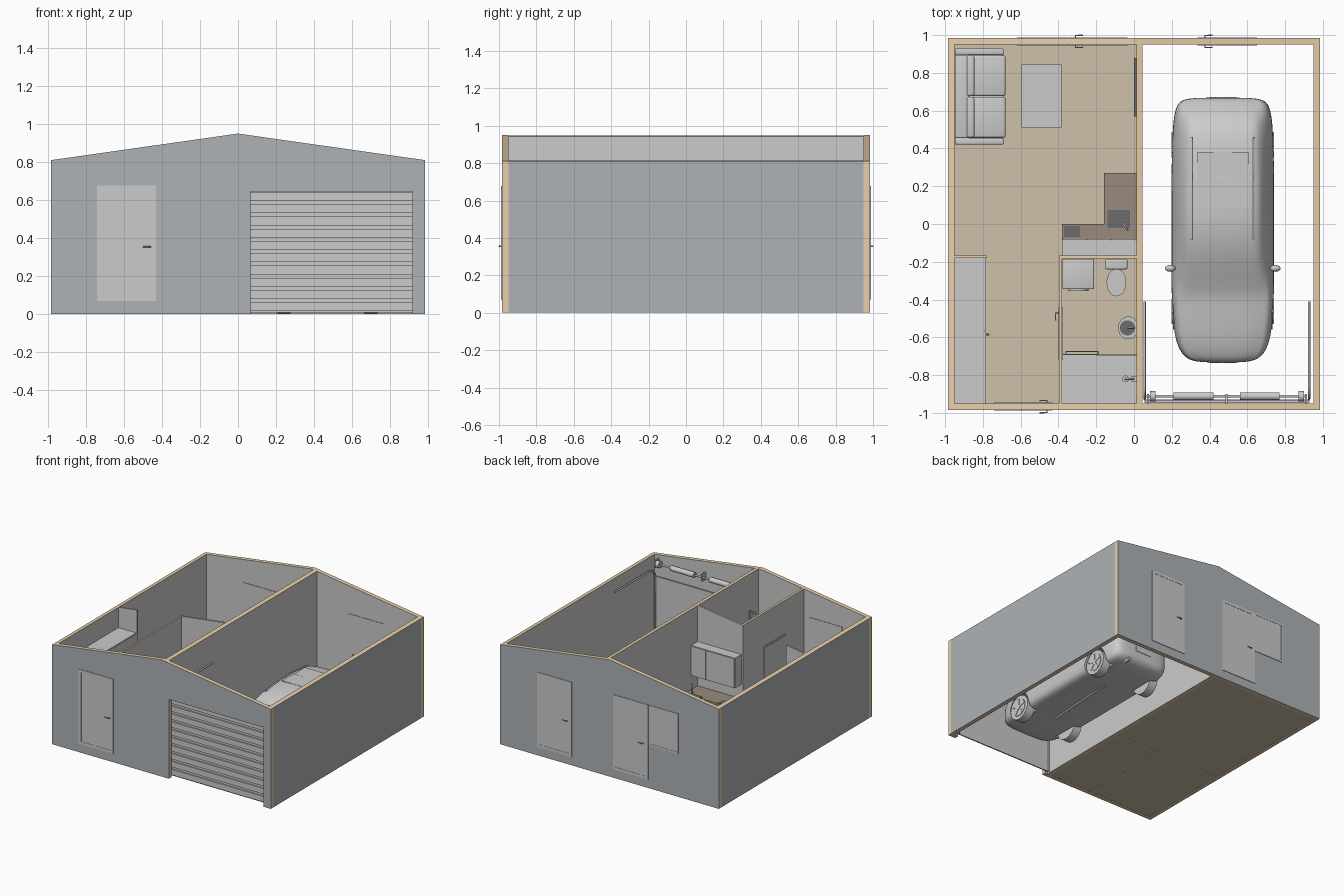
import bpy, bmesh, math
from mathutils import Vector, Matrix

if "Cube" in bpy.data.objects:
    bpy.data.objects.remove(bpy.data.objects["Cube"])

def mat(name, c):
    m = bpy.data.materials.new(name)
    m.diffuse_color = (*c, 1)
    m.use_nodes = True
    m.node_tree.nodes["Principled BSDF"].inputs["Base Color"].default_value = m.diffuse_color
    return m

GREY = mat("plain_grey", (.6, .6, .6))
PAINT = mat("outside_paint", (.42, .45, .47))
TAN = mat("cut_timber", (.8, .62, .4))
FLOOR = mat("floor_boards", (.62, .53, .4))
BROWN = mat("worktop_brown", (.32, .26, .2))
DARK = mat("dark_steel", (.15, .15, .16))

def finish(name, bm, m=None, smooth=False):
    bmesh.ops.recalc_face_normals(bm, faces=bm.faces)
    me = bpy.data.meshes.new(name)
    bm.to_mesh(me); bm.free()
    ob = bpy.data.objects.new(name, me)
    bpy.context.collection.objects.link(ob)
    if m: me.materials.append(m)
    if smooth: smooth_it(ob)
    return ob

def smooth_it(ob):
    bpy.ops.object.select_all(action='DESELECT')
    ob.select_set(True)
    bpy.context.view_layer.objects.active = ob
    bpy.ops.object.shade_smooth_by_angle(angle=math.radians(35))

def add_box(bm, x0, x1, y0, y1, z0, z1):
    bmesh.ops.create_cube(bm, size=1, matrix=Matrix.Translation(((x0+x1)/2, (y0+y1)/2, (z0+z1)/2))
                          @ Matrix.Diagonal((x1-x0, y1-y0, z1-z0, 1)))

def boxes(name, lst, m=None, bevel=0):
    bm = bmesh.new()
    for b in lst: add_box(bm, *b)
    if bevel: bmesh.ops.bevel(bm, geom=bm.edges[:], offset=bevel, segments=3, affect='EDGES', profile=.5)
    return finish(name, bm, m, bevel > 0)

def cyl(name, c, r, d, axis='Z', r2=None, n=24, m=None, sc=(1, 1, 1)):
    bm = bmesh.new()
    rot = {'Z': Matrix(), 'X': Matrix.Rotation(math.pi/2, 4, 'Y'), 'Y': Matrix.Rotation(math.pi/2, 4, 'X')}[axis]
    bmesh.ops.create_cone(bm, cap_ends=True, segments=n, radius1=r, radius2=r if r2 is None else r2, depth=d,
                          matrix=Matrix.Translation(c) @ Matrix.Diagonal((*sc, 1)) @ rot)
    return finish(name, bm, m, True)

def prism(pts, y0, y1):
    bm = bmesh.new()
    f = bm.faces.new([bm.verts.new((x, y0, z)) for x, z in pts])
    g = bmesh.ops.extrude_face_region(bm, geom=[f])
    bmesh.ops.translate(bm, vec=(0, y1-y0, 0), verts=[v for v in g['geom'] if isinstance(v, bmesh.types.BMVert)])
    return bm

def tube(name, pts, r):
    cu = bpy.data.curves.new(name, 'CURVE')
    cu.dimensions = '3D'; cu.bevel_depth = r; cu.bevel_resolution = 2; cu.use_fill_caps = True
    s = cu.splines.new('POLY'); s.points.add(len(pts)-1)
    for p, q in zip(s.points, pts): p.co = (*q, 1)
    ob = bpy.data.objects.new(name, cu)
    bpy.context.collection.objects.link(ob)
    return ob

# ---- walls: painted outside, grey inside, timber on cut edges
def roof(x): return .95 - abs(x)*.142

def wall(name, pts, y0, y1):
    ob = finish(name, prism(pts, y0, y1))
    for m in (GREY, PAINT, TAN): ob.data.materials.append(m)
    for p in ob.data.polygons:
        outside = max(abs(p.center.x), abs(p.center.y)) > .98
        thin = p.area < .04 and abs(p.normal.x) > .9
        p.material_index = 2 if abs(p.normal.z) > .5 or thin else 1 if outside else 0

def span(x0, x1): return [(x0, 0), (x1, 0), (x1, roof(x1)), (x0, roof(x0))]

E, I = .984, .95
wall("back_wall", [(-E, 0), (E, 0), (E, roof(E)), (0, .95), (-E, roof(E))], I, E)
wall("front_wall", [(-E, 0), (.067, 0), (.067, .645), (.917, .645), (.917, 0), (E, 0),
                    (E, roof(E)), (0, .95), (-E, roof(E))], -E, -I)
wall("right_wall", span(I, E), -I, I)
wall("left_wall", span(-E, -I), -I, I)
wall("dividing_wall", span(.013, .046), -I, I)
wall("bathroom_side_wall", span(-.396, -.38), -I, -.168)
wall("bathroom_back_wall", span(-.38, .013), -.183, -.168)
wall("wardrobe_stub_wall", span(-I, -.782), -.18, -.168)
boxes("floor", [(-I, .013, -I, I, .001, .012)], FLOOR)

# ---- doors and window set in the end walls
def lever(name, x, y, s, d, z=.355):
    tube(name, [(x, y, z), (x, y+s*.02, z), (x+d*.04, y+s*.02, z)], .0035)

def frame(x0, x1, y0, y1, z0, z1, t):
    return [(x0, x0+t, y0, y1, z0, z1), (x1-t, x1, y0, y1, z0, z1),
            (x0+t, x1-t, y0, y1, z1-t, z1), (x0+t, x1-t, y0, y1, z0, z0+t)]

def door(name, x0, x1, side, hx, hd):
    ya, yb = sorted((side*(I-.004), side*(E+.004)))
    boxes(name+"_frame", frame(x0, x1, ya, yb, .07, .677, .022))
    boxes(name+"_leaf", [(x0+.022, x1-.022, ya+.002, yb-.002, .092, .655)])
    lever(name+"_outer_handle", hx, side*(E-.005), side, hd)
    lever(name+"_inner_handle", hx, side*(I+.005), -side, hd)

door("front_door", -.742, -.432, -1, -.46, -1)
door("living_back_door", -.35, -.035, 1, -.31, 1)
door("garage_back_door", .337, .65, 1, .375, 1)
boxes("window_frame", frame(-.62, -.352, I-.004, E+.004, .35, .677, .014))
boxes("window_glass", [(-.606, -.366, I-.002, E+.002, .364, .663)])

# bathroom door
boxes("bathroom_door", [(-.399, -.377, -.72, -.44, .012, .62), (-.401, -.375, -.708, -.452, .012, .608)])
tube("bathroom_handle", [(-.39, -.47, .31), (-.415, -.47, .31), (-.415, -.51, .31)], .0035)

# ---- sectional garage door, tracks and spring shaft
bm = bmesh.new()
for i in range(10):
    z = .008 + i*.0645
    add_box(bm, .055, .93, -.938, -.928, z, z+.0645)
    add_box(bm, .056, .929, -.947, -.936, z+.008, z+.054)
finish("garage_door_panels", bm)
for n, x in (("left", .056), ("right", .927)):
    arc = [(x, -.925+.07*(1-math.cos(a)), .65+.07*math.sin(a)) for a in (.4, .8, 1.2, math.pi/2)]
    tube(n+"_door_track", [(x, -.925, .01), (x, -.925, .65)] + arc + [(x, -.41, .72)], .007)
cyl("spring_shaft", (.49, -.912, .765), .007, .85, 'X')
for n, x, r, d in (("left_spring", .315, .021, .21), ("right_spring", .665, .021, .21),
                   ("left_drum", .1, .027, .03), ("right_drum", .885, .027, .03)):
    cyl(n, (x, -.912, .765), r, d, 'X')
boxes("shaft_brackets", [(x-.005, x+.005, -.951, -.9, .735, .795) for x in (.075, .49, .91)])

# ---- living room
boxes("sofa", [(-.948, -.87, .455, .895, .03, .27), (-.948, -.69, .42, .455, .02, .2),
               (-.948, -.69, .895, .93, .02, .2), (-.93, -.69, .455, .895, .03, .1)], None, .008)
boxes("sofa_cushions", [(-.865, -.68, a, a+.216, .1, .15) for a in (.457, .677)]
      + [(-.885, -.845, a, a+.216, .13, .28) for a in (.457, .677)], None, .012)
boxes("coffee_table", [(-.595, -.385, .51, .845, .125, .14)]
      + [(x, x+.015, y, y+.015, .012, .125) for x in (-.59, -.405) for y in (.515, .825)])
boxes("television", [(0, .013, .57, .88, .32, .5)], DARK)
boxes("wardrobe", [(-I, -.79, -I, -.18, .012, .65), (-.79, -.784, -I, -.568, .02, .645),
                   (-.79, -.784, -.562, -.18, .02, .645)])
tube("wardrobe_handle", [(-.784, -.585, .32), (-.768, -.585, .32), (-.768, -.585, .38), (-.784, -.585, .38)], .004)

# ---- kitchen
boxes("base_cabinets", [(-.375, .013, -.168, -.01, .012, .28), (-.15, .013, -.01, .265, .012, .28)])
boxes("worktop", [(-.38, .013, -.168, 0, .28, .295), (-.16, .013, 0, .27, .28, .295)], BROWN)
boxes("upper_cabinet", [(-.38, .013, -.168, -.086, .41, .655)]
      + [(-.378+i*.13, -.252+i*.13, -.086, -.08, .414, .651) for i in range(3)])
boxes("sink", frame(-.14, -.02, -.02, .075, .29, .3, .012) + [(-.13, -.03, -.01, .065, .29, .297)], DARK)
tube("sink_tap", [(-.035, -.03, .295), (-.035, -.03, .375), (-.06, .005, .375), (-.06, .005, .36)], .005)
boxes("hob", [(-.37, -.285, -.07, -.01, .293, .299)], DARK)

# ---- bathroom
boxes("washing_machine", [(-.378, -.212, -.345, -.185, .012, .28)], None, .006)
cyl("washing_machine_door", (-.295, -.348, .15), .055, .014, 'Y')
boxes("toilet_cistern", [(-.152, -.035, -.24, -.185, .14, .25)], None, .008)
cyl("toilet_bowl", (-.093, -.31, .075), .035, .126, 'Z', .05, 32, None, (1, 1.4, 1))
cyl("toilet_lid", (-.093, -.31, .145), .052, .016, 'Z', None, 32, None, (1, 1.4, 1))
cyl("basin", (-.03, -.55, .255), .03, .07, 'Z', .06, 32, None, (.9, 1, 1))
cyl("basin_pedestal", (-.02, -.55, .115), .022, .21)
cyl("basin_hollow", (-.035, -.55, .291), .04, .004, 'Z', None, 24, DARK)
tube("basin_tap", [(0, -.55, .29), (0, -.55, .33), (-.035, -.55, .33)], .005)
boxes("shower_tray", [(-.38, .013, -I, -.69, .012, .05)])
boxes("shower_screen", [(-.38, -.19, -.693, -.688, .05, .6), (-.2, .013, -.7, -.695, .05, .6)])
tube("shower_rail", [(-.36, -.688, .35), (-.36, -.674, .35), (-.19, -.674, .35), (-.19, -.688, .35)], .004)
tube("shower_pipe", [(.01, -.82, .3), (0, -.82, .3), (0, -.82, .66), (-.05, -.82, .66)], .005)
cyl("shower_head", (-.045, -.82, .652), .018, .01)
boxes("shower_mixer", [(-.012, .013, -.835, -.805, .29, .31)])

# ---- car: lofted half sections (y, half width, underside, belt, roof half width, roof)
CX = .47
stations = [(-.735, .13, .12, .19, .10, .205), (-.71, .21, .065, .225, .16, .235),
            (-.61, .258, .055, .25, .19, .27), (-.42, .27, .055, .285, .205, .3),
            (-.36, .272, .055, .29, .205, .31), (-.11, .272, .055, .3, .19, .44),
            (.1, .272, .055, .305, .195, .458), (.35, .272, .055, .31, .19, .452),
            (.53, .266, .055, .315, .18, .43), (.62, .25, .065, .305, .175, .33),
            (.655, .225, .09, .28, .16, .29), (.67, .16, .12, .25, .12, .26)]
bm = bmesh.new()
rings = []
for y, w, zb, zt, wr, zr in stations:
    half = [(.85*w, zb), (w, zb+.03), (w, (zb+zt)/2+.02), (.95*w, zt), (wr+.01, zr-.012), (wr*.8, zr)]
    ring = [(0, zb)] + half + [(0, zr+.006)] + [(-x, z) for x, z in reversed(half)]
    rings.append([bm.verts.new((CX+x, y, z)) for x, z in ring])
for a, b in zip(rings, rings[1:]):
    for i in range(len(a)):
        j = (i+1) % len(a)
        bm.faces.new((a[i], a[j], b[j], b[i]))
bm.faces.new(rings[0]); bm.faces.new(rings[-1])
body = finish("car_body", bm)
sub = body.modifiers.new("round", 'SUBSURF')
sub.levels = sub.render_levels = 2

# wheel arches cut out of the body, then wheels
cutters = []
for y, fn in ((-.46, "front"), (.42, "rear")):
    for s, sn in ((-1, "left"), (1, "right")):
        c = cyl("arch_cutter", (CX+s*.25, y, .1), .115, .14, 'X', None, 32)
        c.hide_render = True
        mod = body.modifiers.new("arch", 'BOOLEAN')
        mod.operation = 'DIFFERENCE'; mod.object = c
        cutters.append(c)
        name = f"{fn}_{sn}_"
        cyl(name+"tyre", (CX+s*.228, y, .1), .098, .07, 'X', None, 40)
        cyl(name+"rim", (CX+s*.264, y, .1), .07, .006, 'X', None, 32)
        cyl(name+"hub", (CX+s*.267, y, .1), .018, .01, 'X')
        bm = bmesh.new()
        for k in range(5):
            M = Matrix.Translation((CX+s*.267, y, .1)) @ Matrix.Rotation(k*math.tau/5, 4, 'X') \
                @ Matrix.Translation((0, 0, .038)) @ Matrix.Diagonal((.008, .014, .06, 1))
            bmesh.ops.create_cube(bm, size=1, matrix=M)
        finish(name+"spokes", bm)
    cyl(fn+"_axle", (CX, y, .1), .014, .42, 'X')
bpy.context.view_layer.update()
me = bpy.data.meshes.new_from_object(body.evaluated_get(bpy.context.evaluated_depsgraph_get()))
body.modifiers.clear()
body.data = me
for c in cutters: bpy.data.objects.remove(c)
smooth_it(body)

# car trim: mirrors, sunroof, rails, exhaust
for s, n in ((-1, "left"), (1, "right")):
    bm = bmesh.new()
    bmesh.ops.create_uvsphere(bm, u_segments=16, v_segments=10, radius=1,
        matrix=Matrix.Translation((CX+s*.278, -.235, .31)) @ Matrix.Diagonal((.028, .018, .02, 1)))
    finish(n+"_mirror", bm, None, True)
    tube(n+"_roof_rail", [(CX+s*.165, y, z) for y, z in ((-.08, .43), (.05, .452), (.25, .455), (.46, .435))], .006)
boxes("sunroof_panels", [(CX-.135, CX+.135, .09, .235, .44, .459), (CX-.135, CX+.135, .24, .38, .44, .457)])
tube("exhaust_pipe", [(CX, -.35, .06), (CX+.03, .1, .06), (CX+.03, .3, .065), (CX+.13, .5, .07), (CX+.13, .66, .075)], .013)
boxes("number_plate_panels", [(CX-.07, CX+.07, -.736, -.725, .13, .16), (CX-.07, CX+.07, .655, .672, .16, .2)])
